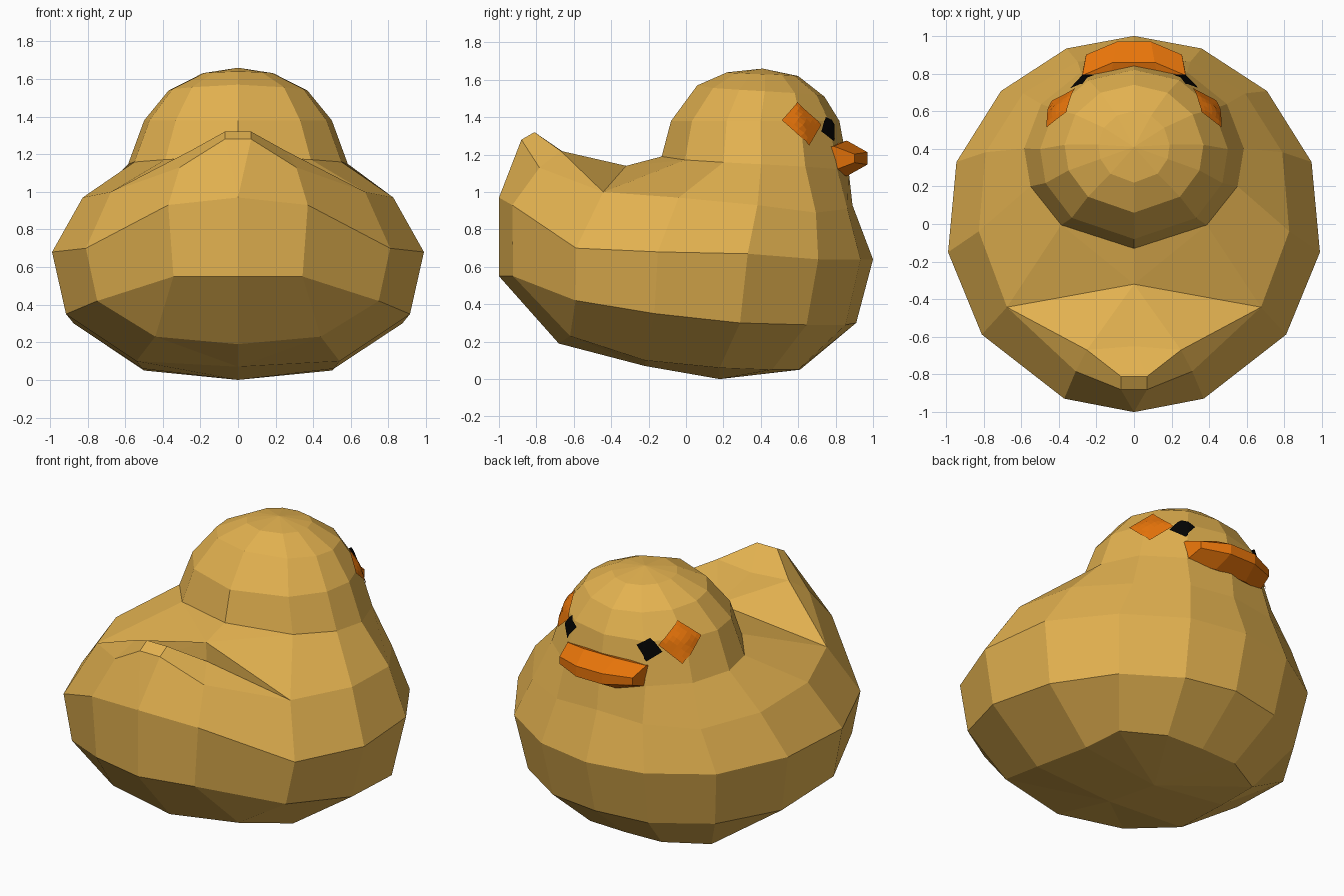
import bpy
import bmesh
from math import sin, cos, pi
from mathutils import Vector

if "Cube" in bpy.data.objects:
    bpy.data.objects.remove(bpy.data.objects["Cube"], do_unlink=True)


def material(name, rgb):
    mat = bpy.data.materials.new(name)
    mat.use_nodes = True
    mat.diffuse_color = (*rgb, 1)
    shader = mat.node_tree.nodes["Principled BSDF"]
    shader.inputs["Base Color"].default_value = (*rgb, 1)
    shader.inputs["Roughness"].default_value = 0.8
    return mat


yellow = material("warm yellow", (0.77, 0.445, 0.08))
orange = material("orange", (0.8, 0.175, 0.003))
black = material("black", (0.001, 0.001, 0.001))


def finish(name, bm, mat):
    mesh = bpy.data.meshes.new(name)
    bm.to_mesh(mesh)
    bm.free()
    mesh.materials.append(mat)
    obj = bpy.data.objects.new(name, mesh)
    bpy.context.collection.objects.link(obj)
    return obj


def loft(name, rings, mat, caps=False):
    """Bridge closed rings of equal length; coincident points are welded."""
    bm = bmesh.new()
    loops = [[bm.verts.new(p) for p in ring] for ring in rings]
    for low, high in zip(loops, loops[1:]):
        for i in range(len(low)):
            j = (i + 1) % len(low)
            bm.faces.new((low[i], low[j], high[j], high[i]))
    if caps:
        bm.faces.new(loops[0])
        bm.faces.new(loops[-1])
    bmesh.ops.remove_doubles(bm, verts=bm.verts[:], dist=0.0005)
    bmesh.ops.recalc_face_normals(bm, faces=bm.faces[:])
    return finish(name, bm, mat)


# Turn from tail to face, as a share of half a circle
BODY_STEPS = (0, .121, .3, .452, .607, .75, .883, 1)
HEAD_STEPS = (0, .23, .23, .39, .52, .68, .84, 1)


def half_ring(width, y_tail, y_face, skew, heights, steps=BODY_STEPS):
    """Half an oval from tail to face, sides pushed along y by skew."""
    mid, reach = (y_tail + y_face) / 2, (y_face - y_tail) / 2
    return [Vector((width * sin(s * pi),
                    mid - reach * cos(s * pi) + skew * sin(s * pi), z))
            for s, z in zip(steps, heights)]


def head_ring(width, y_tail, y_face, z_tail, z_face):
    heights = [z_tail + (z_face - z_tail) * s for s in HEAD_STEPS]
    return half_ring(width, y_tail, y_face, 0, heights, HEAD_STEPS)


def whole(half):
    return half + [Vector((-p.x, p.y, p.z)) for p in reversed(half)]


# Underside: a keel along the middle and a squarish rim
keel = [Vector((0, -0.22, 0.07))] * 4 + [Vector((0, 0.18, 0))] * 4
haunch = Vector((.44, -.62, .23))
underside = [Vector((0, -.68, .19)), haunch, haunch, Vector((.54, -.22, .1)),
             Vector((.51, .18, .06)), Vector((.5, .46, .05)),
             Vector((.25, .6, .05)), Vector((0, .61, .05))]

# Body: belly, waist and shoulder rings
belly = half_ring(0.925, -1, 0.91, 0.02, (.55, .55, .42, .35, .3, .29, .29, .3))
waist = half_ring(1, -1, 1, 0, (.97, .93, .7, .68, .67, .64, .64, .64))
shoulder = half_ring(0.835, -0.88, 0.89, 0.09,
                     (1.28, 1.13, 1, .97, .93, .89, .91, .93))
shoulder[0].x = 0.07

# Raised tail tip and the hollow back in front of it
tail_rim = [Vector((0.25, -0.67, 1.22))] + shoulder[2:]
tail_top = [Vector((0.07, -0.81, 1.32))] + tail_rim
hollow = [Vector((0, -0.65, 1.21))] + tail_rim
back = [Vector((0, -0.32, 1.14))] * 2 + shoulder[2:]

# Neck and domed head
head = [
    head_ring(0.585, -0.13, 0.87, 1.19, 1.11),
    head_ring(0.5, -0.08, 0.82, 1.38, 1.38),
    head_ring(0.37, 0.06, 0.74, 1.57, 1.51),
    head_ring(0.19, 0.22, 0.6, 1.64, 1.62),
]
crown = [Vector((0, 0.41, 1.66))] * 8
halves = [keel, underside, belly, waist, shoulder, tail_top, hollow, back,
          *head, crown]
body = loft("body", [whole(h) for h in halves], yellow)


# Beak: a curved band of hexagonal sections wrapped round the face
def beak_section(x, y, half_height, flare):
    return [Vector((x + dx * flare, y + dy, 1.18 + dz * half_height))
            for dx, dy, dz in ((1, -0.1, 0.7), (0, -0.01, 1), (-1, 0.1, 0.35),
                               (-1, 0.1, -0.35), (0, -0.01, -1), (1, -0.1, -0.7))]


sections = [beak_section(side * x, y, h, side * 0.02)
            for side, x, y, h in ((-1, 0.275, 0.8, 0.065), (-1, 0.11, 0.87, 0.095),
                                  (1, 0.11, 0.87, 0.095), (1, 0.275, 0.8, 0.065))]
loft("beak", sections, orange, caps=True)


# Eyes and cheeks: thin diamonds laid on the head
def patch(name, corners, mat, offset, side):
    bm = bmesh.new()
    bm.faces.new([bm.verts.new((side * x, y, z)) for x, y, z in corners])
    bmesh.ops.subdivide_edges(bm, edges=bm.edges[:], cuts=5, use_grid_fill=True)
    bmesh.ops.recalc_face_normals(bm, faces=bm.faces[:])
    if sum(f.normal.x * side for f in bm.faces) < 0:
        bmesh.ops.reverse_faces(bm, faces=bm.faces[:])
    obj = finish(name, bm, mat)
    wrap = obj.modifiers.new("lie on head", "SHRINKWRAP")
    wrap.target = body
    wrap.wrap_mode = "ABOVE_SURFACE"
    wrap.offset = offset


CHEEK = ((.46, .51, 1.38), (.37, .6, 1.49), (.32, .73, 1.36), (.42, .64, 1.24))
EYE = ((.34, .72, 1.32), (.28, .75, 1.41), (.21, .81, 1.36), (.28, .79, 1.27))
for label, side in (("left", 1), ("right", -1)):
    patch(label + "_cheek", CHEEK, orange, 0.009, side)
    patch(label + "_eye", EYE, black, 0.018, side)
